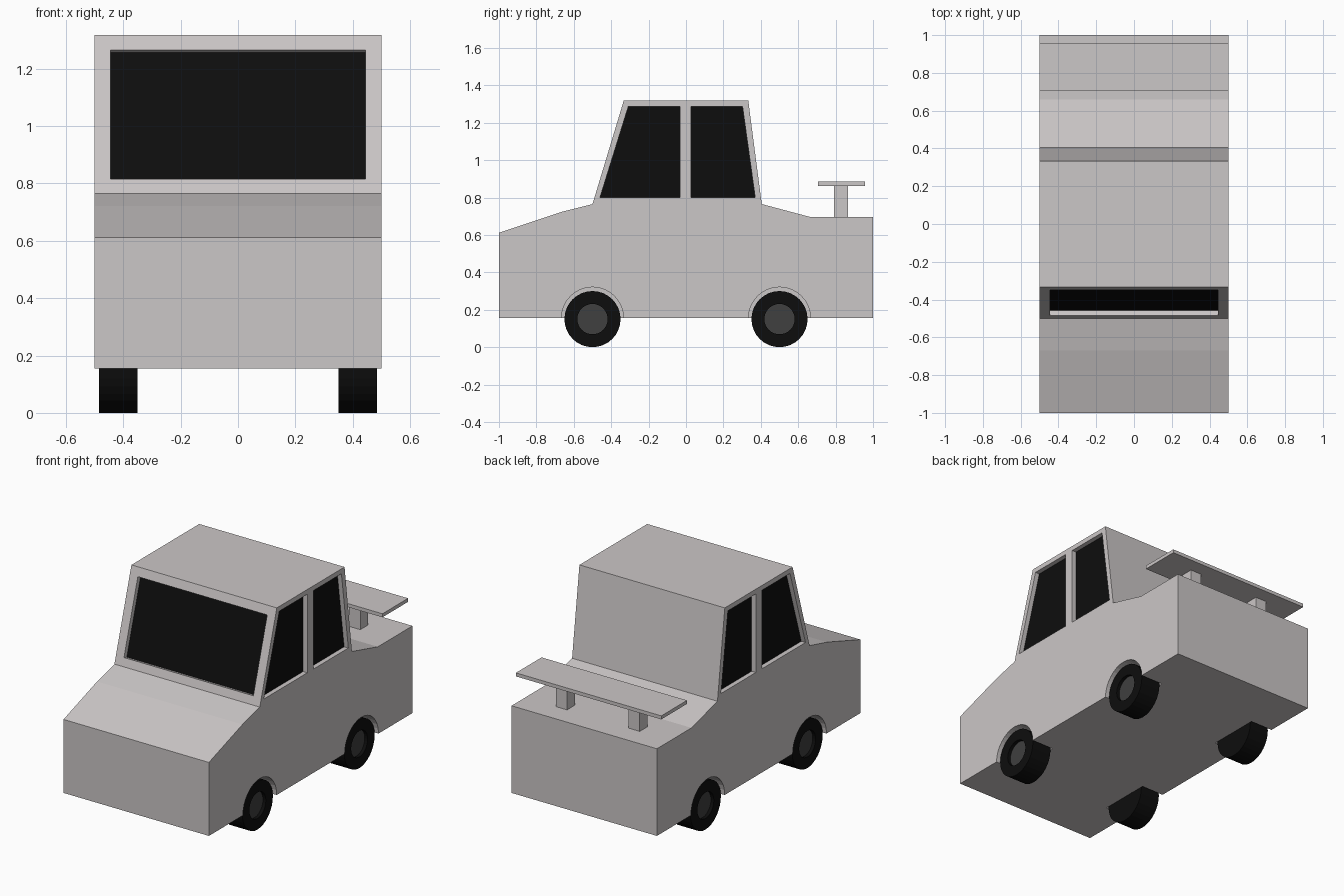
import bpy, bmesh, math
from mathutils import Matrix, Vector

if "Cube" in bpy.data.objects:
    bpy.data.objects.remove(bpy.data.objects["Cube"])


def material(name, r, g, b):
    m = bpy.data.materials.new(name)
    m.diffuse_color = (r, g, b, 1)
    m.use_nodes = True
    m.node_tree.nodes["Principled BSDF"].inputs["Base Color"].default_value = m.diffuse_color
    return m


PAINT = material("grey paint", 0.60, 0.57, 0.57)
BLACK = material("black glass and rubber", 0.004, 0.004, 0.004)
HUB = material("dark grey hub", 0.05, 0.05, 0.05)


def finish(name, bm, *mats):
    bmesh.ops.recalc_face_normals(bm, faces=bm.faces)
    me = bpy.data.meshes.new(name)
    bm.to_mesh(me)
    bm.free()
    for m in mats:
        me.materials.append(m)
    ob = bpy.data.objects.new(name, me)
    bpy.context.collection.objects.link(ob)
    return ob


def prism(name, profile, x0, x1, mat):
    """Extrude a (y, z) profile from x0 to x1."""
    bm = bmesh.new()
    face = bm.faces.new([bm.verts.new((x0, y, z)) for y, z in profile])
    ext = bmesh.ops.extrude_face_region(bm, geom=[face])["geom"]
    bmesh.ops.translate(bm, vec=(x1 - x0, 0, 0),
                        verts=[v for v in ext if isinstance(v, bmesh.types.BMVert)])
    return finish(name, bm, mat)


def cut(target, cutter):
    mod = target.modifiers.new("cut", 'BOOLEAN')
    mod.operation, mod.solver, mod.object = 'DIFFERENCE', 'EXACT', cutter
    bpy.context.view_layer.objects.active = target
    bpy.ops.object.modifier_apply(modifier=mod.name)
    bpy.data.objects.remove(cutter)


# Body shell with cabin
body = prism("body", [(-1, 0.155), (-1, 0.612), (-0.67, 0.722), (-0.5, 0.765),
                      (-0.333, 1.318), (0.333, 1.318), (0.405, 0.765),
                      (0.66, 0.697), (1, 0.697), (1, 0.155)], -0.5, 0.5, PAINT)

DEPTH = 0.03

# Side windows, recessed on both sides
front_pane = [(-0.46, 0.80), (-0.308, 1.288), (-0.033, 1.288), (-0.033, 0.80)]
rear_pane = [(0.028, 0.80), (0.028, 1.288), (0.302, 1.288), (0.37, 0.80)]
for s in (-1, 1):
    for label, pane in (("front", front_pane), ("rear", rear_pane)):
        cut(body, prism("cutter", pane, s * (0.5 - DEPTH), s * 0.6, PAINT))
        prism(label + "_side_window", pane, s * (0.5 - DEPTH - 0.005),
              s * (0.5 - DEPTH + 0.001), BLACK)

# Windshield, recessed square to its slope
low, high = Vector((-0.5, 0.765)), Vector((-0.333, 1.318))
along = high - low
inward = Vector((along.y, -along.x)).normalized()
a, b = low.lerp(high, 0.09), low.lerp(high, 0.905)


def slab(d0, d1):
    return [a + inward * d0, b + inward * d0, b + inward * d1, a + inward * d1]


cut(body, prism("cutter", slab(-0.1, DEPTH), -0.445, 0.445, PAINT))
prism("windshield", slab(DEPTH - 0.001, DEPTH + 0.005), -0.445, 0.445, BLACK)

# Wheel arches and wheels with sunken hubs
for s in (-1, 1):
    for y, label in ((-0.5, "front"), (0.5, "rear")):
        arch = [(y + 0.166 * math.cos(t * math.tau / 32),
                 0.155 + 0.166 * math.sin(t * math.tau / 32)) for t in range(32)]
        cut(body, prism("cutter", arch, s * 0.345, s * 0.6, PAINT))

        bm = bmesh.new()
        bmesh.ops.create_cone(bm, cap_ends=True, segments=32, radius1=0.15,
                              radius2=0.15, depth=0.135)
        cap = max(bm.faces, key=lambda f: f.calc_center_median().z)
        bmesh.ops.inset_region(bm, faces=[cap], thickness=0.069)
        ext = bmesh.ops.extrude_face_region(bm, geom=[cap])["geom"]
        bmesh.ops.translate(bm, vec=(0, 0, -0.02),
                            verts=[v for v in ext if isinstance(v, bmesh.types.BMVert)])
        if cap.is_valid:
            bm.faces.remove(cap)
        for f in ext:
            if isinstance(f, bmesh.types.BMFace):
                f.material_index = 1
        bmesh.ops.transform(bm, verts=bm.verts,
                            matrix=Matrix.Translation((s * 0.4175, y, 0.15))
                            @ Matrix.Rotation(s * math.pi / 2, 4, 'Y'))
        finish(label + "_wheel", bm, BLACK, HUB)

# Spoiler wing on two posts
prism("spoiler_wing", [(0.705, 0.863), (0.705, 0.885), (0.957, 0.885), (0.957, 0.863)],
      -0.5, 0.5, PAINT)
for x in (-0.25, 0.25):
    prism("spoiler_post", [(0.79, 0.69), (0.79, 0.866), (0.866, 0.866), (0.866, 0.69)],
          x - 0.038, x + 0.038, PAINT)
